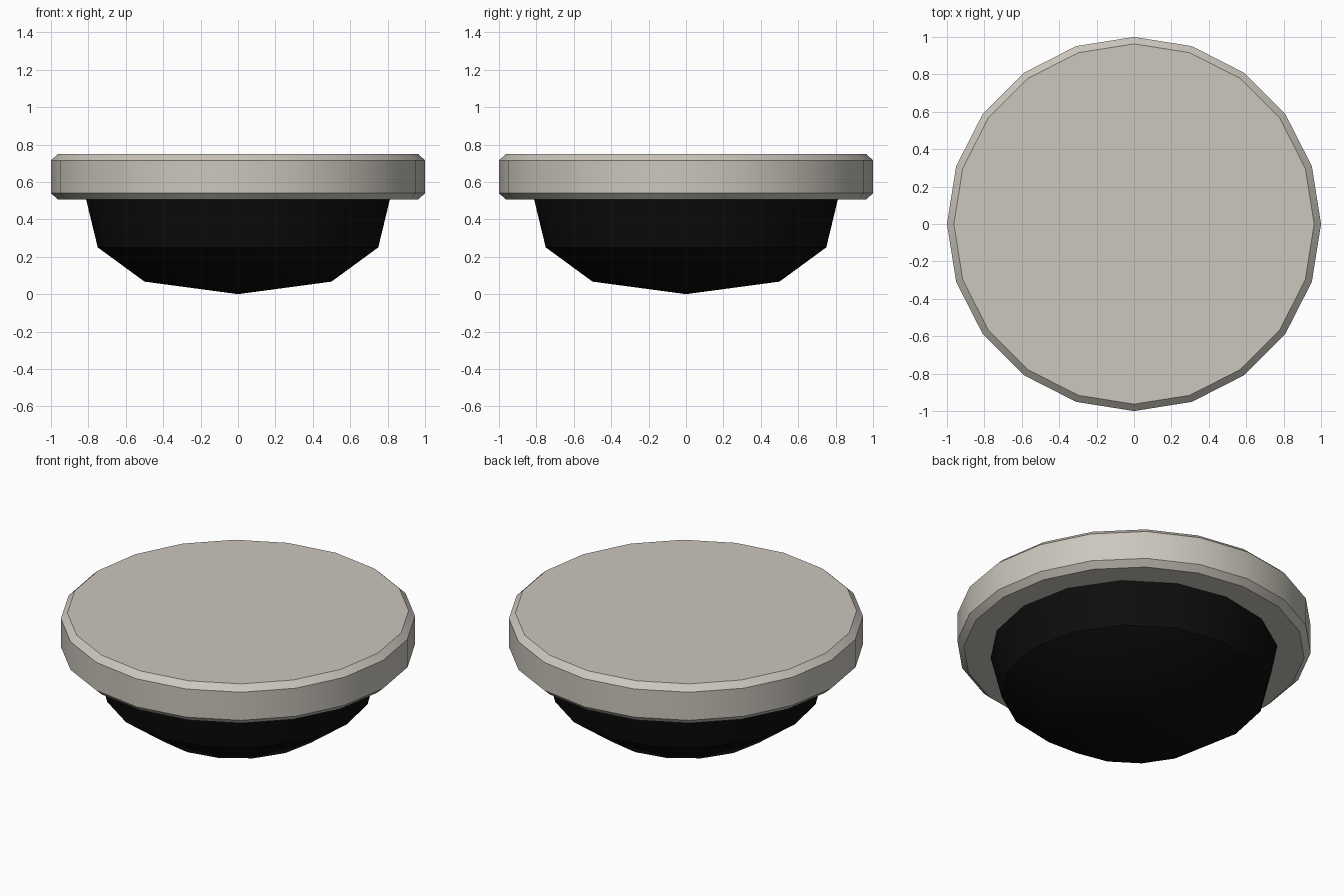
import bpy, bmesh, math

old = bpy.data.objects.get("Cube")
if old:
    bpy.data.objects.remove(old, do_unlink=True)


def material(name, rgb):
    m = bpy.data.materials.new(name)
    m.use_nodes = True
    m.diffuse_color = (*rgb, 1)
    m.node_tree.nodes["Principled BSDF"].inputs["Base Color"].default_value = (*rgb, 1)
    return m


def lathe(name, profile, sides, mat):
    """Turn a (radius, height) profile around z, from bottom to top; radius 0 is a pole."""
    bm = bmesh.new()
    rings = []
    for r, z in profile:
        count = sides if r else 1
        rings.append([bm.verts.new((r * math.cos(math.tau * i / sides),
                                    r * math.sin(math.tau * i / sides), z))
                      for i in range(count)])
    for low, high in zip(rings, rings[1:]):
        for i in range(sides):
            j = (i + 1) % sides
            if len(low) == 1:
                bm.faces.new((low[0], high[j], high[i]))
            else:
                bm.faces.new((low[i], low[j], high[j], high[i]))
    # Flat end caps
    if len(rings[0]) > 1:
        bm.faces.new(rings[0][::-1])
    bm.faces.new(rings[-1])
    bmesh.ops.recalc_face_normals(bm, faces=bm.faces)
    mesh = bpy.data.meshes.new(name)
    bm.to_mesh(mesh)
    bm.free()
    mesh.materials.append(mat)
    obj = bpy.data.objects.new(name, mesh)
    bpy.context.collection.objects.link(obj)
    bpy.ops.object.select_all(action='DESELECT')
    obj.select_set(True)
    bpy.context.view_layer.objects.active = obj
    bpy.ops.object.shade_smooth_by_angle(angle=math.radians(30))
    return obj


stone = material("warm_grey", (0.60, 0.57, 0.51))
black = material("black", (0.004, 0.004, 0.004))

# Wide disc with chamfered rims
lathe("top_disc", [(0.963, 0.505), (1, 0.54), (1, 0.715), (0.963, 0.75)], 20, stone)

# Faceted bowl below, its rim sunk into the disc
lathe("lower_bowl", [(0, 0), (0.5, 0.067), (0.75, 0.25), (0.825, 0.56)], 16, black)
